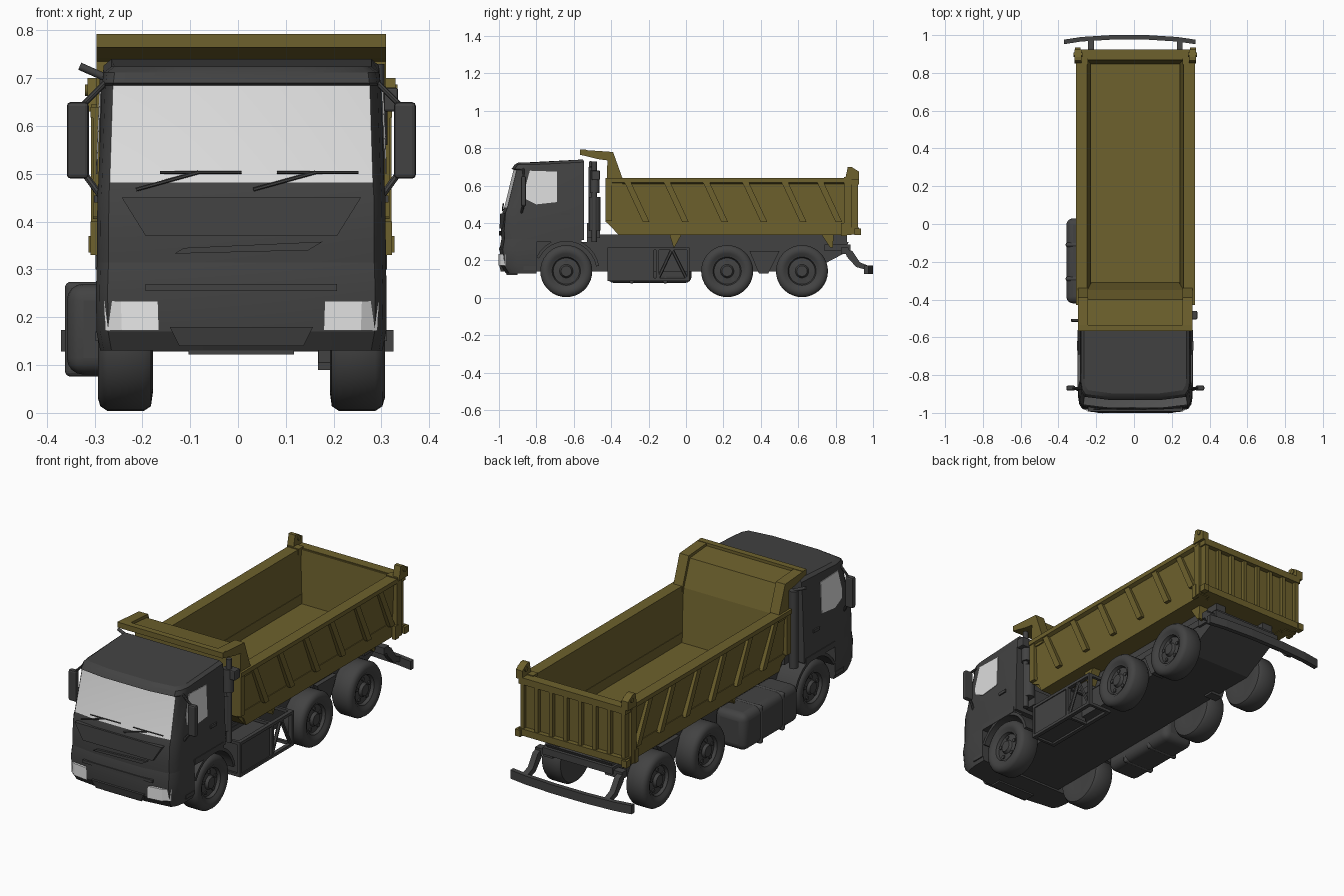
import bpy, bmesh, math
from mathutils import Vector


def mat(name, c):
    m = bpy.data.materials.new(name)
    m.diffuse_color = (*c, 1)
    return m


DARK = mat("dark grey", (0.055, 0.055, 0.055))
OLIVE = mat("olive yellow", (0.155, 0.12, 0.026))
GLASS = mat("window glass", (0.72, 0.72, 0.72))
LAMP = mat("lamp white", (0.82, 0.82, 0.82))


def finish(name, bm, *mats, smooth=None, bevel=0, seg=2):
    bmesh.ops.recalc_face_normals(bm, faces=bm.faces)
    me = bpy.data.meshes.new(name)
    bm.to_mesh(me)
    bm.free()
    ob = bpy.data.objects.new(name, me)
    bpy.context.collection.objects.link(ob)
    for m in mats:
        me.materials.append(m)
    if bevel:
        b = ob.modifiers.new("bevel", "BEVEL")
        b.width, b.segments = bevel, seg
    if smooth:
        bpy.ops.object.select_all(action="DESELECT")
        ob.select_set(True)
        bpy.context.view_layer.objects.active = ob
        bpy.ops.object.shade_smooth_by_angle(angle=math.radians(smooth))
    return ob


def prism(name, pts, vec, m, **kw):
    """Polygon of 3D points pushed along vec."""
    bm = bmesh.new()
    a = [bm.verts.new(p) for p in pts]
    b = [bm.verts.new(Vector(p) + Vector(vec)) for p in pts]
    n = len(a)
    bm.faces.new(a)
    bm.faces.new(b[::-1])
    for i in range(n):
        bm.faces.new((a[i], b[i], b[(i + 1) % n], a[(i + 1) % n]))
    return finish(name, bm, m, **kw)


def box(name, x, y, z, m=DARK, **kw):
    pts = [(x[0], y[0], z[0]), (x[1], y[0], z[0]), (x[1], y[1], z[0]), (x[0], y[1], z[0])]
    return prism(name, pts, (0, 0, z[1] - z[0]), m, **kw)


def side(name, x0, x1, yz, m=DARK, **kw):
    return prism(name, [(x0, y, z) for y, z in yz], (x1 - x0, 0, 0), m, **kw)


def rod(name, p, q, r, m=DARK, n=12):
    p, q = Vector(p), Vector(q)
    bm = bmesh.new()
    bmesh.ops.create_cone(bm, cap_ends=True, segments=n, radius1=r, radius2=r, depth=(q - p).length)
    bm.transform((q - p).to_track_quat("Z", "Y").to_matrix().to_4x4())
    bmesh.ops.translate(bm, verts=bm.verts, vec=(p + q) / 2)
    return finish(name, bm, m, smooth=40)


def loft(name, rings, glass_rule, *mats):
    bm = bmesh.new()
    vs = [[bm.verts.new(p) for p in r] for r in rings]
    n = len(vs[0])
    for a, b in zip(vs, vs[1:]):
        for i in range(n):
            f = bm.faces.new((a[i], a[(i + 1) % n], b[(i + 1) % n], b[i]))
            f.material_index = int(glass_rule(f.calc_center_median()))
    bm.faces.new(vs[0])
    bm.faces.new(vs[-1])
    return finish(name, bm, *mats, smooth=25)


# Cab: stacked horizontal rings with a rounded nose
def ring(z, yf, w, yb, rise=0):
    half = [(0.45, 0.003), (0.92, 0.02), (0.975, 0.045), (1, 0.09)]
    right = [(w * k, yf + d, z) for k, d in half] + [(w, yb, z + rise)]
    return right + [(-x, y, h) for x, y, h in reversed(right)]


cab_levels = [(0.31, -0.99, 0.302), (0.36, -0.992, 0.302), (0.455, -0.985, 0.301), (0.482, -0.975, 0.299),
              (0.685, -0.925, 0.292)]
rings = [ring(*l, -0.545) for l in cab_levels]
rings += [ring(0.69, -0.935, 0.291, -0.545), ring(0.712, -0.92, 0.288, -0.545, 0.014),
          ring(0.724, -0.9, 0.272, -0.55, 0.016)]
loft("cab", rings, lambda c: 0.49 < c.z < 0.66 and abs(c.x) < 0.25 and c.y < -0.8, DARK, GLASS)
bumper = [(0.13, -0.965, 0.295), (0.17, -0.99, 0.303), (0.26, -1.0, 0.304), (0.315, -0.99, 0.302)]
loft("front_bumper", [ring(*l, -0.8) for l in bumper], lambda c: False, DARK)
box("lower_lip", (-0.11, 0.11), (-0.96, -0.9), (0.122, 0.14))
prism("grille_panel", [(-0.25, -0.993, 0.45), (0.25, -0.993, 0.45), (0.2, -0.997, 0.37), (-0.2, -0.997, 0.37)],
      (0, 0.03, 0), DARK)
prism("grille_slat", [(-0.14, -1.0, 0.333), (0.14, -1.0, 0.34), (0.17, -1.0, 0.358), (-0.12, -1.0, 0.345)],
      (0, 0.03, 0), DARK)
prism("bumper_plate", [(-0.15, -1.0, 0.18), (0.15, -1.0, 0.18), (0.13, -0.99, 0.14), (-0.13, -0.99, 0.14)],
      (0, 0.04, 0), DARK)
box("bumper_step", (-0.2, 0.2), (-1.0, -0.95), (0.255, 0.27))
for x in (-0.22, 0.025):
    rod("wiper_arm", (x, -0.981, 0.467), (x + 0.13, -0.977, 0.503), 0.004, n=6)
    rod("wiper_blade", (x + 0.05, -0.977, 0.503), (x + 0.22, -0.975, 0.503), 0.003, n=6)

for s in (-1, 1):
    # Headlights, side windows and door details
    prism("headlight", [(s * x, y, 0.172) for x, y in
                        ((0.172, -1.002), (0.25, -0.992), (0.285, -0.966), (0.285, -0.93), (0.24, -0.93))],
          (s * 0.002, 0, 0.062), LAMP)
    prism("side_window", [(s * x, y, z) for x, y, z in
                          ((0.301, -0.8, 0.5), (0.301, -0.69, 0.512), (0.294, -0.69, 0.675),
                           (0.2935, -0.835, 0.68), (0.298, -0.865, 0.57), (0.3, -0.86, 0.53))],
          (s * 0.003, 0, 0), GLASS)
    box("door_handle", (s * 0.295, s * 0.308), (-0.67, -0.62), (0.44, 0.455))
    box("door_sill", (s * 0.25, s * 0.305), (-0.8, -0.56), (0.3, 0.33))
    box("cab_step", (s * 0.2, s * 0.305), (-0.87, -0.8), (0.15, 0.17))
    # Mirrors
    box("mirror", (s * 0.319, s * 0.365), (-0.882, -0.855), (0.49, 0.65), bevel=0.008)
    rod("mirror_arm", (s * 0.285, -0.87, 0.69), (s * 0.335, -0.868, 0.64), 0.006, n=8)
    rod("mirror_arm", (s * 0.295, -0.88, 0.455), (s * 0.328, -0.868, 0.5), 0.007, n=8)
    # Front mudguard
    arc = [(math.radians(a), r) for r, al in ((0.178, range(10, 166, 12)), (0.162, range(154, 9, -12)))
           for a in al]
    side("front_mudguard", s * 0.18, s * 0.303,
         [(-0.64 + r * math.cos(a), 0.14 + r * math.sin(a)) for a, r in arc], smooth=30)


# Wheels: lathed section with a shallow dished rim
SECTION = [(0.29, 0.0), (0.29, 0.028), (0.276, 0.036), (0.272, 0.07), (0.287, 0.076), (0.289, 0.084),
           (0.298, 0.095), (0.3, 0.112), (0.295, 0.129), (0.28, 0.139), (0.204, 0.139), (0.189, 0.129),
           (0.185, 0.1), (0.188, 0.07), (0.19, 0.0)]


def wheel(name, s, y):
    bm = bmesh.new()
    vs = [bm.verts.new((s * x, y, 0.143 + r)) for x, r in SECTION]
    es = [bm.edges.new(e) for e in zip(vs, vs[1:])]
    bmesh.ops.spin(bm, geom=vs + es, cent=(0, y, 0.143), axis=(1, 0, 0), angle=math.tau, steps=36)
    bmesh.ops.remove_doubles(bm, verts=bm.verts, dist=0.0002)
    finish(name, bm, DARK, smooth=45)
    for i in range(5):
        a = math.tau * i / 5
        p = (y + 0.053 * math.sin(a), 0.143 + 0.053 * math.cos(a))
        rod("wheel_bolt", (s * 0.265, *p), (s * 0.28, *p), 0.01, n=8)


for y in (-0.64, 0.22, 0.62):
    for s in (-1, 1):
        wheel("front_wheel" if y < 0 else "rear_wheel", s, y)

# Chassis: deep closed underside that rises at the tail
side("chassis", -0.187, 0.187, [(-0.9, 0.3), (-0.9, 0.14), (0.66, 0.14), (0.84, 0.235), (0.87, 0.3)])
box("rear_crossmember", (-0.2, 0.2), (0.74, 0.88), (0.25, 0.285))
for s in (-1, 1):
    box("subframe_rail", (s * 0.12, s * 0.18), (-0.53, 0.86), (0.29, 0.34))
    box("chassis_rail", (s * 0.15, s * 0.19), (-0.5, 0.87), (0.262, 0.285))
    side("suspension_mount", s * 0.14, s * 0.21, [(0.34, 0.25), (0.5, 0.25), (0.44, 0.13), (0.39, 0.13)])
    side("bumper_bracket", s * 0.22, s * 0.25, [(0.84, 0.27), (0.89, 0.25), (0.93, 0.19), (0.98, 0.17),
                                              (0.98, 0.145), (0.91, 0.165), (0.86, 0.22)])
    box("bracket_arm", (s * 0.15, s * 0.25), (0.83, 0.87), (0.235, 0.27))
bar = [(-0.37, 0.968), (-0.28, 0.982), (-0.12, 0.992), (0.07, 0.992), (0.23, 0.982), (0.325, 0.968)]
prism("rear_bumper", [(x, y + 0.008, 0.128) for x, y in bar] + [(x, y - 0.016, 0.128) for x, y in bar[::-1]],
      (0, 0, 0.045), DARK)

# Fuel tank on the left
box("fuel_tank", (-0.358, -0.18), (-0.42, 0.03), (0.08, 0.27), bevel=0.035, seg=4, smooth=35)
for y in (-0.29, -0.11):
    box("tank_strap", (-0.362, -0.18), (y - 0.012, y + 0.012), (0.076, 0.274), bevel=0.037, seg=4)

# Battery box and open truss on the right
box("battery_box", (0.16, 0.295), (-0.41, -0.17), (0.1, 0.265), bevel=0.006)
for z in (0.09, 0.255):
    box("truss_rail", (0.28, 0.3), (-0.42, 0.02), (z, z + 0.015))
    box("truss_rail_inner", (0.16, 0.18), (-0.42, 0.02), (z, z + 0.015))
for y in (-0.42, -0.16, 0.005):
    box("truss_post", (0.28, 0.3), (y, y + 0.015), (0.09, 0.27))
    for z in (0.09, 0.255):
        box("truss_crossbar", (0.16, 0.3), (y, y + 0.015), (z, z + 0.015))
for y in (-0.15, 0.005):
    rod("truss_brace", (0.29, y, 0.1), (0.29, -0.075, 0.26), 0.009, n=6)

# Exhaust, intake and rack behind the cab
rod("exhaust_stack", (0.285, -0.49, 0.3), (0.285, -0.49, 0.73), 0.014)
rod("exhaust_silencer", (0.28, -0.488, 0.56), (0.28, -0.488, 0.68), 0.026, n=16)
box("exhaust_guard", (0.285, 0.328), (-0.505, -0.46), (0.63, 0.68), bevel=0.005)
rod("exhaust_lower", (0.265, -0.488, 0.36), (0.265, -0.488, 0.54), 0.03, n=16)
rod("intake_stack", (-0.275, -0.5, 0.3), (-0.275, -0.5, 0.7), 0.022)
rod("intake_pipe", (-0.27, -0.51, 0.695), (-0.338, -0.51, 0.725), 0.008)
box("cab_rear_rack", (-0.25, 0.25), (-0.53, -0.46), (0.32, 0.4))

# Tipper body
box("body_floor", (-0.285, 0.285), (-0.36, 0.88), (0.34, 0.365), OLIVE)
side("headboard", -0.285, 0.285, [(-0.43, 0.41), (-0.36, 0.337), (-0.31, 0.365), (-0.35, 0.63), (-0.4, 0.765),
                                  (-0.545, 0.778), (-0.565, 0.765), (-0.47, 0.742), (-0.42, 0.735)], OLIVE)
box("canopy_lip", (-0.301, 0.301), (-0.567, -0.535), (0.764, 0.792), OLIVE)
for s in (-1, 1):
    side("canopy_cheek", s * 0.25, s * 0.303, [(-0.565, 0.792), (-0.39, 0.78), (-0.34, 0.64), (-0.34, 0.6),
                                               (-0.425, 0.6), (-0.42, 0.735), (-0.47, 0.742), (-0.565, 0.765)], OLIVE)
    wall = [(0.232, 0.36), (0.255, 0.64), (0.315, 0.64), (0.315, 0.618), (0.296, 0.61), (0.288, 0.41), (0.286, 0.36)]
    prism("body_side", [(s * x, -0.43, z) for x, z in wall if z > 0.4] + [(s * 0.236, -0.43, 0.41)],
          (0, 1.31, 0), OLIVE)
    side("body_skirt", s * 0.234, s * 0.292, [(-0.43, 0.415), (0.86, 0.415), (0.86, 0.337), (-0.36, 0.337),
                                              (-0.38, 0.38), (-0.43, 0.405)], OLIVE)
    for y in (-0.33, -0.12, 0.09, 0.3, 0.51, 0.7):
        side("side_rib", s * 0.28, s * 0.31, [(y, 0.62), (y + 0.035, 0.62), (y + 0.135, 0.405), (y + 0.1, 0.405)],
             OLIVE)
    box("front_post", (s * 0.27, s * 0.31), (-0.43, -0.395), (0.41, 0.62), OLIVE)
    box("rear_post", (s * 0.25, s * 0.314), (0.845, 0.885), (0.335, 0.645), OLIVE)
    side("tailgate_hinge", s * 0.285, s * 0.322, [(0.85, 0.63), (0.865, 0.7), (0.885, 0.7), (0.925, 0.675),
                                                  (0.925, 0.63)], OLIVE)
    rod("hinge_pin", (s * 0.28, 0.895, 0.675), (s * 0.327, 0.895, 0.675), 0.012, OLIVE)
    box("tailgate_lock", (s * 0.29, s * 0.32), (0.9, 0.935), (0.335, 0.37), OLIVE)
    box("lock_rod", (s * 0.295, s * 0.315), (0.83, 0.86), (0.33, 0.4), OLIVE)
    side("body_bracket", s * 0.19, s * 0.24, [(-0.09, 0.345), (-0.02, 0.345), (-0.065, 0.265)], OLIVE)
    side("tipping_hinge", s * 0.17, s * 0.23, [(0.72, 0.345), (0.79, 0.345), (0.785, 0.27), (0.77, 0.27)], OLIVE)

# Tailgate with a sloped inner face and upright ribs
side("tailgate", -0.3, 0.3, [(0.845, 0.345), (0.9, 0.345), (0.9, 0.635), (0.868, 0.635)], OLIVE)
for z in (0.34, 0.605):
    box("tailgate_rail", (-0.308, 0.308), (0.875, 0.925), (z, z + 0.035), OLIVE)
for i in range(8):
    x = -0.29 + i * 0.58 / 7
    box("tailgate_rib", (x - 0.01, x + 0.01), (0.89, 0.92), (0.36, 0.62), OLIVE)

# The truck's middle sits slightly right of the overall centre
for ob in bpy.data.objects:
    if not ob.name.startswith(("fuel_tank", "tank_strap", "rear_bumper")):
        ob.location.x = 0.007
